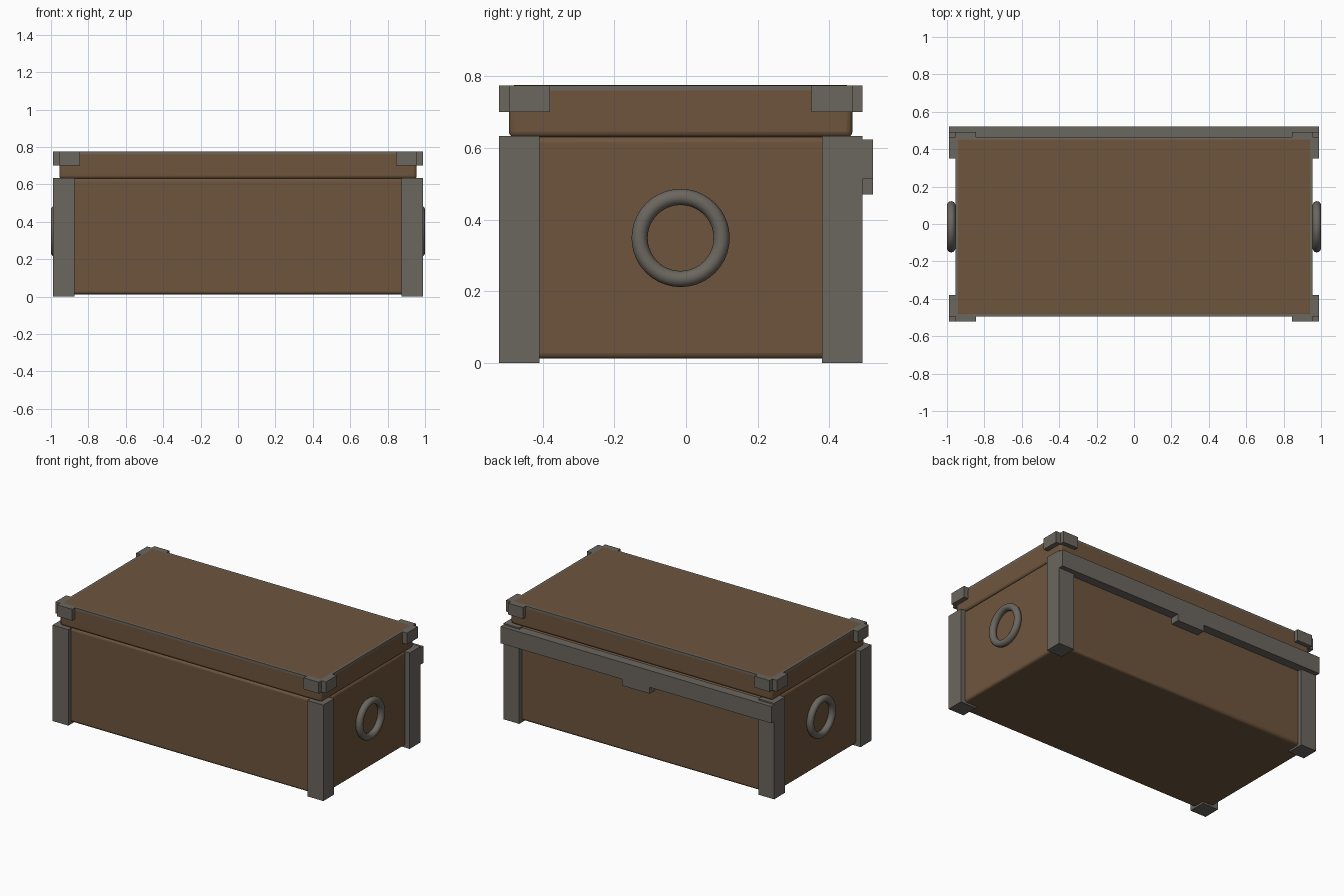
import bpy
import math

if "Cube" in bpy.data.objects:
    bpy.data.objects.remove(bpy.data.objects["Cube"])

CY = -0.015            # the box itself sits slightly forward of the latch bar
HX, HY = 0.955, 0.479  # half size of the wooden box
OX, OY = 0.988, 0.507  # half size out to the metal fittings


def material(name, rgb):
    m = bpy.data.materials.new(name)
    m.diffuse_color = (*rgb, 1)
    m.use_nodes = True
    m.node_tree.nodes["Principled BSDF"].inputs["Base Color"].default_value = m.diffuse_color
    return m


wood = material("wood", (0.156, 0.091, 0.047))
metal = material("metal", (0.147, 0.133, 0.114))


def box(name, x0, x1, y0, y1, z0, z1, mat, bevel=0):
    bpy.ops.mesh.primitive_cube_add(size=1, location=((x0 + x1) / 2, (y0 + y1) / 2, (z0 + z1) / 2))
    ob = bpy.context.object
    ob.name = name
    ob.scale = (abs(x1 - x0), abs(y1 - y0), abs(z1 - z0))
    bpy.ops.object.transform_apply(location=False, rotation=False, scale=True)
    ob.data.materials.append(mat)
    if bevel:
        b = ob.modifiers.new("rounded_edges", 'BEVEL')
        b.width = bevel
        b.segments = 3
        bpy.ops.object.shade_smooth_by_angle(angle=math.radians(35))
    return ob


# Wooden chest and lid with softened edges
box("chest_body", -HX, HX, CY - HY, CY + HY, 0.012, 0.632, wood, 0.016)
e = 0.0006  # keeps the wood just proud of the metal edging
box("lid", -HX - e, HX + e, CY - HY - e, CY + HY + e, 0.63, 0.775 + e, wood, 0.016)

# Sharp metal edging showing at the rounded lid rim
box("lid_edging", -HX, HX, CY - HY, CY + HY, 0.70, 0.775, metal)

# Corner legs and lid corner plates
for sx, side in ((-1, "left"), (1, "right")):
    for sy, end in ((-1, "front"), (1, "back")):
        tag = f"{end}_{side}"
        box(f"leg_{tag}", sx * 0.873, sx * OX, CY + sy * 0.394, CY + sy * OY, 0, 0.633, metal)
        box(f"lid_plate_{tag}", sx * 0.845, sx * HX,
            CY + sy * (HY - 0.005), CY + sy * OY, 0.70, 0.775, metal)
        box(f"lid_side_plate_{tag}", sx * (HX - 0.005), sx * OX,
            CY + sy * 0.365, CY + sy * HY, 0.70, 0.775, metal)

    # Ring handle flat against the side
    bpy.ops.mesh.primitive_torus_add(major_radius=0.1145, minor_radius=0.0225,
                                     major_segments=40, minor_segments=14,
                                     location=(sx * 0.9775, CY, 0.349),
                                     rotation=(0, math.pi / 2, 0))
    ring = bpy.context.object
    ring.name = f"ring_handle_{side}"
    ring.data.materials.append(metal)
    bpy.ops.object.shade_smooth()

# Latch bar across the back with a centre tab
box("latch_bar", -OX, OX, CY + HY - 0.01, 0.522, 0.513, 0.624, metal)
box("latch_tab", -0.1, 0.1, CY + HY - 0.01, 0.522, 0.471, 0.513, metal)
